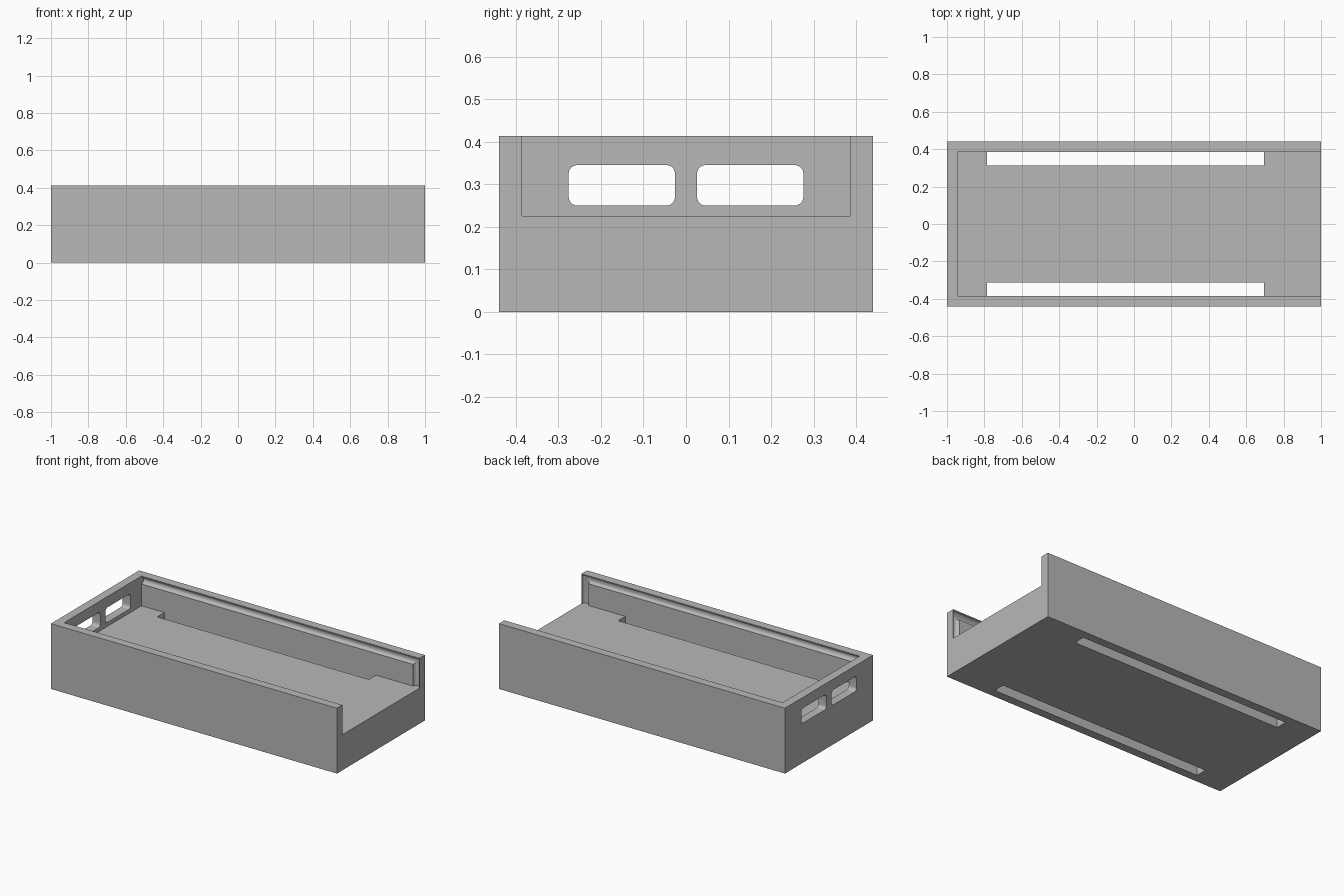
import bpy
import bmesh
from math import sin, cos, pi
from mathutils import Vector

cube = bpy.data.objects.get("Cube")
if cube:
    bpy.data.objects.remove(cube, do_unlink=True)

HALF_Y, HEIGHT = 0.44, 0.413
INNER_Y, FLOOR, END_X = 0.386, 0.225, -0.945
GROOVE_R = 0.022

grey = bpy.data.materials.new("plain grey")
grey.use_nodes = True
colour = (0.48, 0.48, 0.48, 1)
grey.diffuse_color = colour
grey.node_tree.nodes["Principled BSDF"].inputs["Base Color"].default_value = colour


def add_object(name, bm):
    bmesh.ops.recalc_face_normals(bm, faces=bm.faces)
    mesh = bpy.data.meshes.new(name)
    bm.to_mesh(mesh)
    bm.free()
    mesh.materials.append(grey)
    obj = bpy.data.objects.new(name, mesh)
    bpy.context.collection.objects.link(obj)
    return obj


def box(name, low, high, round_x=0):
    """Box between two corners; round_x rounds the edges that run along x."""
    low, high = Vector(low), Vector(high)
    bm = bmesh.new()
    bmesh.ops.create_cube(bm, size=1)
    bmesh.ops.scale(bm, vec=high - low, verts=bm.verts)
    bmesh.ops.translate(bm, vec=(low + high) / 2, verts=bm.verts)
    if round_x:
        along_x = [e for e in bm.edges
                   if abs(e.verts[0].co.x - e.verts[1].co.x) > 0.001]
        bmesh.ops.bevel(bm, geom=along_x, offset=round_x, segments=6,
                        profile=0.5, affect='EDGES')
    return add_object(name, bm)


def groove(name, y, sides=24):
    """Round bar running under the rim, mitred, then down the open end."""
    bm = bmesh.new()
    cx, cz = 0.975, HEIGHT - 0.029
    rings = [[], [], []]
    for i in range(sides):
        angle = 2 * pi * (i + 0.5) / sides
        a, b = GROOVE_R * cos(angle), GROOVE_R * sin(angle)
        path = [(END_X, y + b, cz + a), (cx + a, y + b, cz + a),
                (cx + a, y + b, FLOOR)]
        for ring, point in zip(rings, path):
            ring.append(bm.verts.new(point))
    for first, second in zip(rings, rings[1:]):
        for i in range(sides):
            j = (i + 1) % sides
            bm.faces.new((first[i], first[j], second[j], second[i]))
    bm.faces.new(rings[0])
    bm.faces.new(rings[2])
    return add_object(name, bm)


# Solid block, open at the top and at one end after cutting
tray = box("tray_body", (-1, -HALF_Y, 0), (1, HALF_Y, HEIGHT))
cutters = [box("cavity_cutter", (END_X, -INNER_Y, FLOOR), (1.2, INNER_Y, 0.6))]

for side in (-1, 1):
    # Long slots through the floor beside each wall
    edges = sorted((side * 0.314, side * INNER_Y))
    cutters.append(box("slot_cutter", (-0.785, edges[0], -0.1),
                       (0.695, edges[1], 0.3)))
    # Rounded windows in the closed end
    mid = side * 0.151
    cutters.append(box("window_cutter", (-1.1, mid - 0.125, 0.25),
                       (-0.85, mid + 0.125, 0.345), round_x=0.02))
    # Snap grooves in the long walls
    cutters.append(groove("groove_cutter", side * INNER_Y))

bpy.ops.object.select_all(action='DESELECT')
bpy.context.view_layer.objects.active = tray
tray.select_set(True)
for cutter in cutters:
    cutter.hide_render = True
    cut = tray.modifiers.new("cut", 'BOOLEAN')
    cut.operation = 'DIFFERENCE'
    cut.solver = 'EXACT'
    cut.object = cutter
    bpy.ops.object.modifier_apply(modifier=cut.name)
    bpy.data.objects.remove(cutter, do_unlink=True)

bpy.ops.object.shade_smooth_by_angle(angle=pi / 6)
